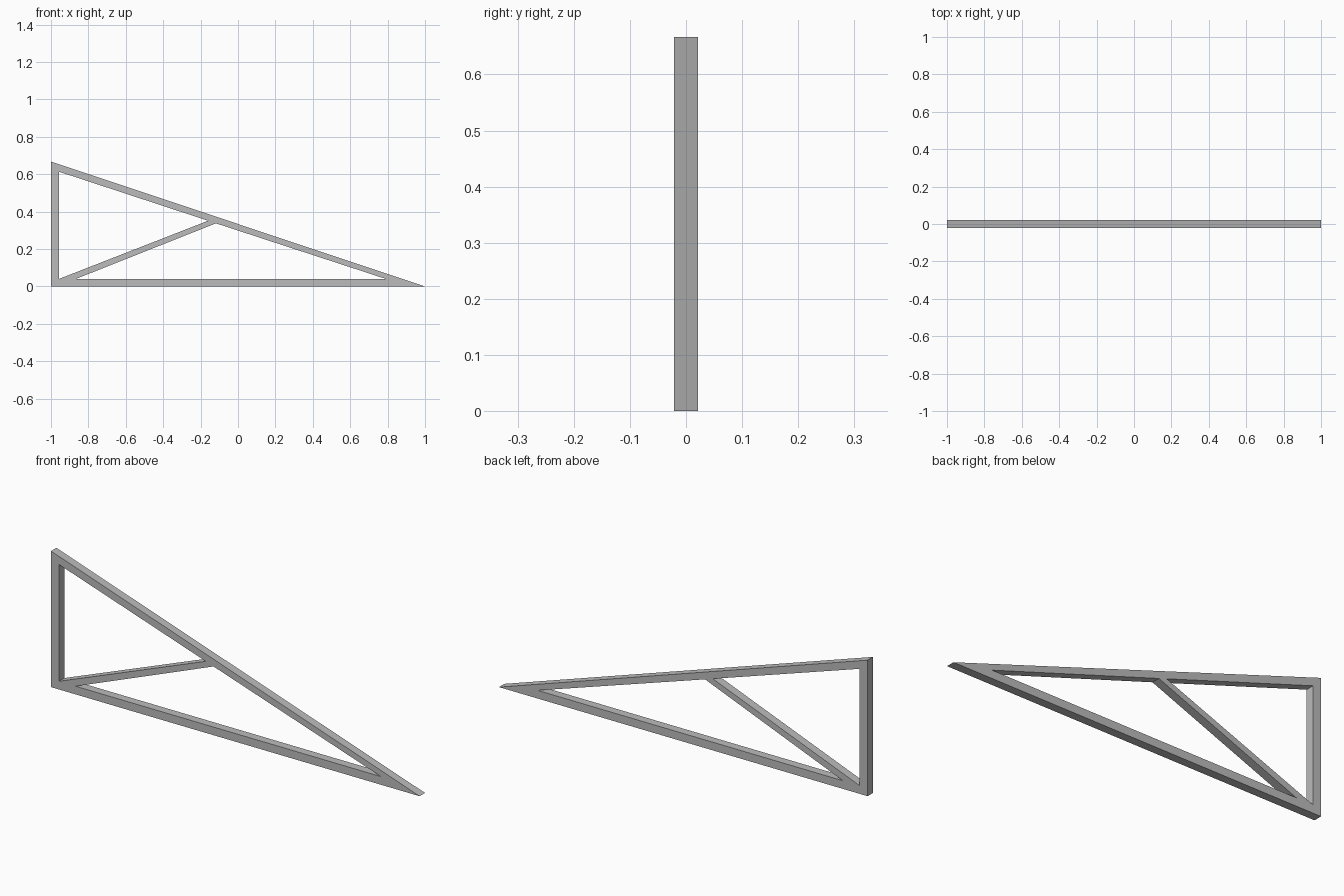
import bpy
import bmesh
from mathutils import Vector

cube = bpy.data.objects.get("Cube")
if cube:
    bpy.data.objects.remove(cube, do_unlink=True)

DEPTH = 0.042

# Material
grey = bpy.data.materials.new("plain grey")
grey.use_nodes = True
colour = (0.5, 0.5, 0.5, 1)
grey.diffuse_color = colour
grey.node_tree.nodes["Principled BSDF"].inputs["Base Color"].default_value = colour

# Joints of the frame in the x-z plane
joints = {
    "heel": (-1, 0), "tip": (1, 0), "peak": (-1, 0.667),
    "heel_in": (-0.957, 0.04), "peak_in": (-0.957, 0.613),
    "brace_foot": (-0.866, 0.04), "tip_in": (0.79, 0.04),
    "brace_top": (-0.16, 0.351), "brace_under": (-0.118, 0.337),
}

# Members share their joints, so the frame is one welded piece
members = {
    "post": "heel heel_in peak_in peak",
    "base": "heel tip tip_in brace_foot heel_in",
    "rafter": "tip peak peak_in brace_top brace_under tip_in",
    "brace": "heel_in brace_foot brace_under brace_top",
}

bm = bmesh.new()
verts = {name: bm.verts.new((x, -DEPTH / 2, z)) for name, (x, z) in joints.items()}
for corners in members.values():
    bm.faces.new([verts[name] for name in corners.split()])

# Thicken the outline towards the back
result = bmesh.ops.extrude_face_region(bm, geom=bm.faces[:], use_keep_orig=True)
back = [v for v in result["geom"] if isinstance(v, bmesh.types.BMVert)]
bmesh.ops.translate(bm, verts=back, vec=Vector((0, DEPTH, 0)))
bmesh.ops.recalc_face_normals(bm, faces=bm.faces[:])

mesh = bpy.data.meshes.new("triangular_frame")
bm.to_mesh(mesh)
bm.free()
mesh.materials.append(grey)
frame = bpy.data.objects.new("triangular_frame", mesh)
bpy.context.collection.objects.link(frame)
